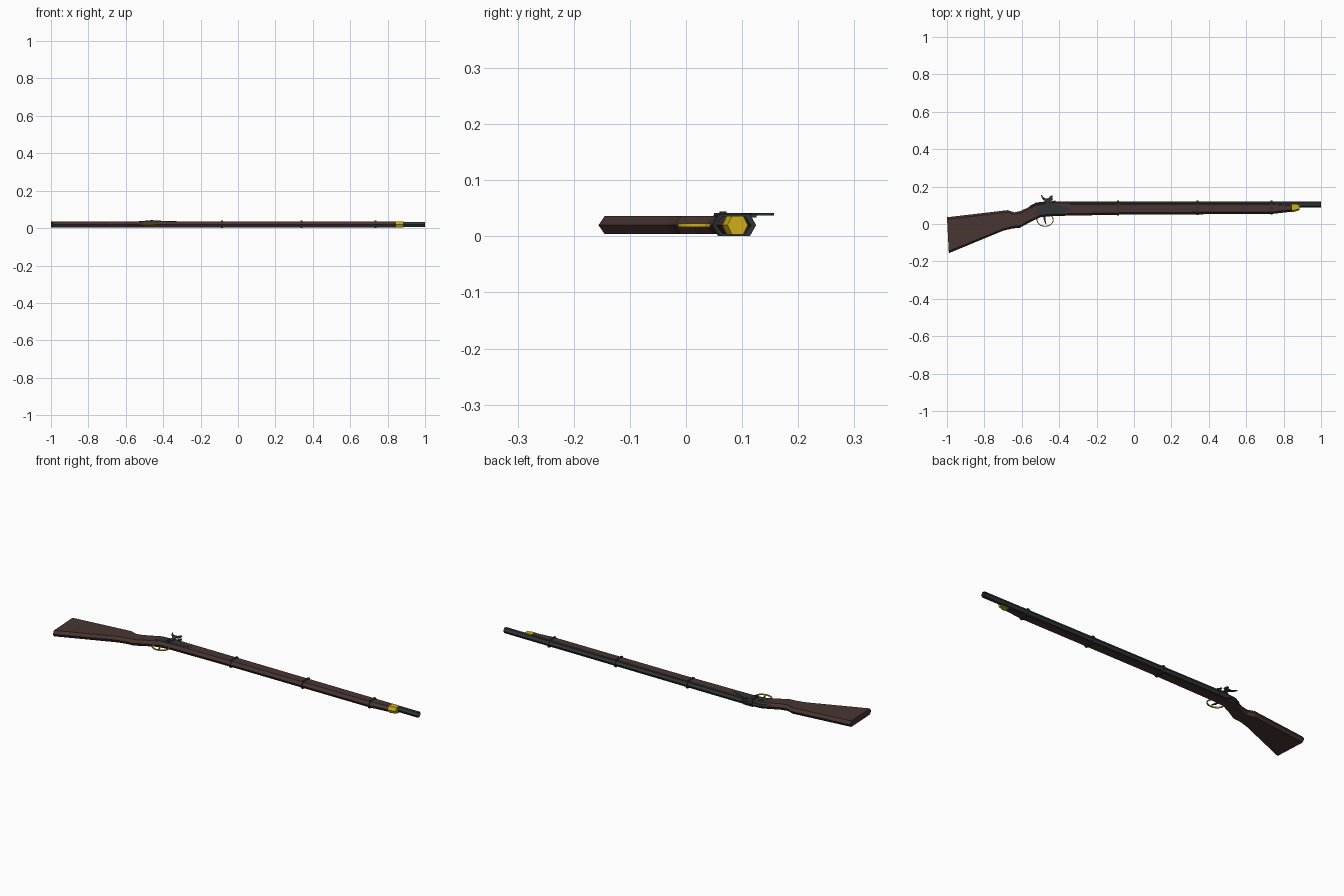
import bpy, bmesh, math
from mathutils import Vector, Matrix

if "Cube" in bpy.data.objects:
    bpy.data.objects.remove(bpy.data.objects["Cube"])

ZC = 0.02  # middle plane of the gun, which lies on its side


def material(name, rgb):
    m = bpy.data.materials.new(name)
    m.diffuse_color = (*rgb, 1)
    m.use_nodes = True
    m.node_tree.nodes["Principled BSDF"].inputs["Base Color"].default_value = m.diffuse_color
    return m


WOOD = material("dark_wood", (0.065, 0.036, 0.032))
IRON = material("iron", (0.03, 0.036, 0.036))
BRASS = material("brass", (0.62, 0.42, 0.01))


def finish(name, bm, mat):
    bmesh.ops.recalc_face_normals(bm, faces=bm.faces)
    me = bpy.data.meshes.new(name)
    bm.to_mesh(me)
    bm.free()
    me.materials.append(mat)
    ob = bpy.data.objects.new(name, me)
    bpy.context.collection.objects.link(ob)
    return ob


def hex_loft(name, stations, mat, hw=0.016, ridge=0.011):
    """Ridged hexagonal sections; station = bottom x, bottom y, top x, top y."""
    bm = bmesh.new()
    rings = []
    for xb, yb, xt, yt in stations:
        bottom, top = Vector((xb, yb, ZC)), Vector((xt, yt, ZC))
        f = ridge / (top - bottom).length
        pts = [(0, 0), (f, hw), (1 - f, hw), (1, 0), (1 - f, -hw), (f, -hw)]
        rings.append([bm.verts.new(bottom.lerp(top, t) + Vector((0, 0, z))) for t, z in pts])
    for a, b in zip(rings, rings[1:]):
        for i in range(6):
            j = (i + 1) % 6
            bm.faces.new((a[i], a[j], b[j], b[i]))
    bm.faces.new(rings[0])
    bm.faces.new(rings[-1])
    return finish(name, bm, mat)


def plate(name, outline, z0, z1, mat):
    """Flat outline in x, y given thickness in z."""
    bm = bmesh.new()
    face = bm.faces.new([bm.verts.new((x, y, z0)) for x, y in outline])
    ext = bmesh.ops.extrude_face_region(bm, geom=[face])
    verts = [v for v in ext["geom"] if isinstance(v, bmesh.types.BMVert)]
    bmesh.ops.translate(bm, verts=verts, vec=(0, 0, z1 - z0))
    return finish(name, bm, mat)


def cylinder(name, centre, radius, depth, sides, mat, axis="Z", caps=True):
    bm = bmesh.new()
    rot = {"Z": Matrix(), "X": Matrix.Rotation(math.pi / 2, 4, "Y")}[axis]
    if axis == "X":  # put a corner of the hexagon at the top of the barrel
        rot = rot @ Matrix.Rotation(math.pi / 2, 4, "Z")
    bmesh.ops.create_cone(bm, cap_ends=caps, segments=sides, radius1=radius, radius2=radius,
                          depth=depth, matrix=Matrix.Translation(centre) @ rot)
    # make sure a corner points along y
    if axis == "X" and not any(abs(v.co.y - centre[1] - radius) < 1e-4 for v in bm.verts):
        bmesh.ops.rotate(bm, cent=centre, verts=bm.verts,
                         matrix=Matrix.Rotation(math.pi / sides, 3, "X"))
    return finish(name, bm, mat)


# Stock: butt, comb, wrist and fore-end
hex_loft("stock", [
    (-0.99, -0.156, -1.0, 0.036),
    (-0.70, -0.036, -0.675, 0.074),
    (-0.65, -0.024, -0.64, 0.062),
    (-0.61, -0.020, -0.605, 0.070),
    (-0.555, 0.010, -0.56, 0.092),
    (-0.50, 0.036, -0.525, 0.110),
    (-0.43, 0.043, -0.46, 0.116),
    (-0.05, 0.050, -0.05, 0.116),
    (0.74, 0.054, 0.74, 0.116),
    (0.855, 0.067, 0.855, 0.108)], WOOD)

# Brass nose cap at the end of the fore-end
hex_loft("nose_cap", [(0.845, 0.064, 0.845, 0.112), (0.86, 0.066, 0.86, 0.112),
                      (0.885, 0.074, 0.885, 0.110)], BRASS, hw=0.0165, ridge=0.008)

# Barrel with open muzzle, breech block and tang
cylinder("barrel", (0.265, 0.105, ZC), 0.0155, 1.47, 6, IRON, "X", caps=False)
hex_loft("breech", [(-0.475, 0.088, -0.475, 0.121), (-0.42, 0.088, -0.42, 0.122)], IRON,
         hw=0.0155, ridge=0.008)
hex_loft("tang", [(-0.56, 0.083, -0.56, 0.095), (-0.52, 0.098, -0.525, 0.114),
                  (-0.47, 0.1, -0.47, 0.121)], IRON, hw=0.008, ridge=0.004)

# Three barrel bands
for i, (x, yb) in enumerate([(-0.085, 0.046), (0.34, 0.047), (0.735, 0.050)]):
    hex_loft(f"barrel_band_{i + 1}", [(x - 0.005, yb, x - 0.005, 0.125),
                                      (x + 0.005, yb, x + 0.005, 0.125)], IRON, hw=0.0195)

# Lock plate on the side, with bolster and nipple
plate("lock_plate", [(-0.53, 0.055), (-0.505, 0.048), (-0.45, 0.055), (-0.38, 0.062),
                     (-0.33, 0.078), (-0.375, 0.092), (-0.42, 0.104), (-0.47, 0.1),
                     (-0.51, 0.08)], 0.034, 0.0375, IRON)
cylinder("bolster", (-0.423, 0.108, 0.034), 0.010, 0.013, 8, IRON)
plate("nipple", [(-0.428, 0.112), (-0.418, 0.112), (-0.42, 0.126), (-0.427, 0.126)],
      0.034, 0.040, IRON)

# Hammer with curved spur and striking nose, and its screw
plate("hammer", [(-0.475, 0.058), (-0.46, 0.05), (-0.446, 0.06), (-0.449, 0.085),
                 (-0.446, 0.105), (-0.452, 0.118), (-0.434, 0.128), (-0.437, 0.152),
                 (-0.449, 0.150), (-0.455, 0.138), (-0.474, 0.137), (-0.486, 0.145),
                 (-0.495, 0.157), (-0.498, 0.153), (-0.488, 0.132), (-0.473, 0.119),
                 (-0.464, 0.105), (-0.470, 0.082)], 0.0372, 0.0412, IRON)
cylinder("hammer_screw", (-0.461, 0.066, 0.041), 0.006, 0.007, 8, IRON)

# Trigger guard: flat brass loop under the wrist
bm = bmesh.new()
loops = []
for i in range(20):
    a = math.tau * i / 20
    loops.append([bm.verts.new((-0.475 + (0.046 + d) * math.cos(a),
                                0.022 + (0.037 + d) * math.sin(a), ZC + z))
                  for d, z in ((0, -.003), (0, .003), (-.005, .003), (-.005, -.003))])
for i, a in enumerate(loops):
    b = loops[(i + 1) % 20]
    for k in range(4):
        bm.faces.new((a[k], a[(k + 1) % 4], b[(k + 1) % 4], b[k]))
finish("trigger_guard", bm, BRASS)

# Trigger
plate("trigger", [(-0.485, 0.045), (-0.472, 0.045), (-0.474, 0.022), (-0.468, 0.002),
                  (-0.473, 0.0), (-0.482, 0.02)], ZC - 0.0025, ZC + 0.0025, IRON)
